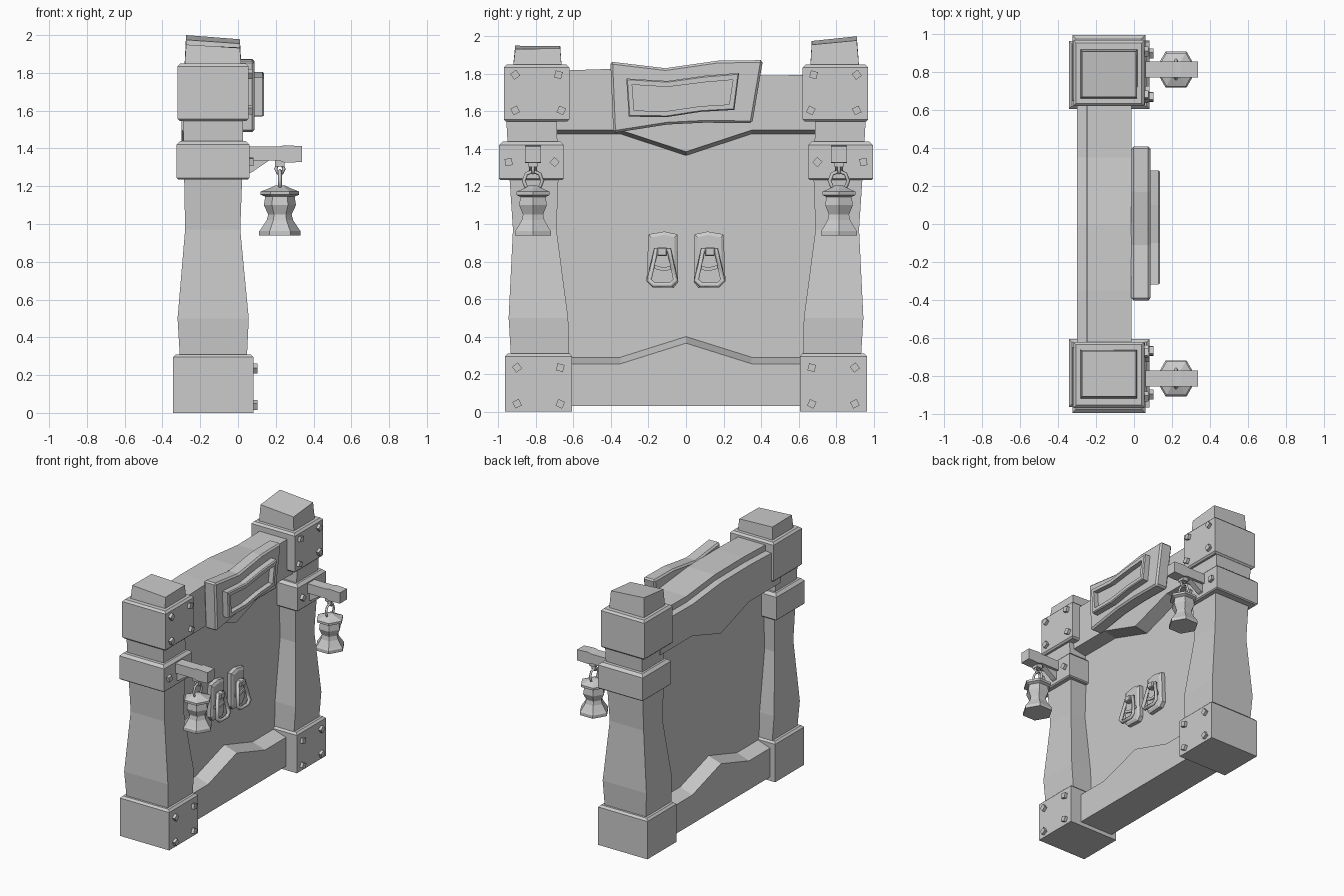
import bpy, bmesh
from math import pi, radians, cos, sin

if "Cube" in bpy.data.objects:
    bpy.data.objects.remove(bpy.data.objects["Cube"])


def loft(name, rings, bevel=0.0):
    """Closed solid through a list of 3D rings."""
    bm = bmesh.new()
    vs = [[bm.verts.new(p) for p in r] for r in rings]
    n = len(rings[0])
    for a, b in zip(vs, vs[1:]):
        for i in range(n):
            bm.faces.new((a[i], a[(i + 1) % n], b[(i + 1) % n], b[i]))
    bm.faces.new(vs[0])
    bm.faces.new(vs[-1])
    bmesh.ops.recalc_face_normals(bm, faces=bm.faces)
    me = bpy.data.meshes.new(name)
    bm.to_mesh(me)
    bm.free()
    ob = bpy.data.objects.new(name, me)
    bpy.context.collection.objects.link(ob)
    if bevel:
        m = ob.modifiers.new("bevel", 'BEVEL')
        m.width, m.segments, m.limit_method = bevel, 1, 'ANGLE'
        m.angle_limit = radians(40)
    return ob


def prism(name, pts, x0, x1, bevel=0.0):
    """Outline in (y, z) extruded along x."""
    return loft(name, [[(x, y, z) for y, z in pts] for x in (x0, x1)], bevel)


def rect(s, z, x0, x1, y0, y1):
    return [(x0, s * y0, z), (x1, s * y0, z), (x1, s * y1, z), (x0, s * y1, z)]


def column(name, s, secs):
    """Pillar part from (z, x0, x1, y0, y1) sections, mirrored by s."""
    return loft(name, [rect(s, *q) for q in secs])


def block(name, s, z0, z1, x0, x1, y0, y1, low, top):
    """Box with chamfered upper and lower rims."""
    def inset(z, c):
        return z, x0 + c, x1 - c, y0 + c, y1 - c
    secs = [inset(z0, low)] + ([inset(z0 + low, 0)] if low else [])
    return column(name, s, secs + [inset(z1 - top, 0), inset(z1, top)])


def wire(name, pts, depth):
    cu = bpy.data.curves.new(name, 'CURVE')
    cu.dimensions, cu.bevel_depth, cu.bevel_resolution = '3D', depth, 0
    sp = cu.splines.new('POLY')
    sp.points.add(len(pts) - 1)
    for q, p in zip(sp.points, pts):
        q.co = (*p, 1)
    sp.use_cyclic_u = True
    bpy.context.collection.objects.link(bpy.data.objects.new(name, cu))


def rivet(x, y, z, turn):
    r = .027
    pts = [(y + r * cos(turn + i * pi / 2), z + r * sin(turn + i * pi / 2)) for i in range(4)]
    prism("rivet", pts, x - .02, x + .022)


DOOR_BACK, DOOR_FRONT = -.195, -.12

for s, side in ((-1, "left"), (1, "right")):
    # pillar
    block(side + "_base", s, 0, .31, -.343, .082, .608, .965, 0, .015)
    column(side + "_shaft", s, [
        (.25, -.305, .045, .62, .93), (.5, -.32, .057, .628, .945),
        (.97, -.28, .012, .69, .922), (1.24, -.285, .022, .68, .94),
        (1.6, -.292, .028, .69, .96)])
    block(side + "_band", s, 1.235, 1.44, -.325, .06, .65, .997, .008, .02)
    block(side + "_head", s, 1.545, 1.85, -.32, .055, .622, .97, .012, .015)
    cap = rect(s, 1.8, -.285, .02, .66, .925)
    t = [(-.275, .67), (.01, .67), (.01, .91), (-.275, .91)]
    top = [1.975, 1.955, 1.978, 2.0] if s > 0 else [1.947, 1.935, 1.932, 1.95]
    loft(side + "_cap", [cap, [(x, s * y, z) for (x, y), z in zip(t, top)]])

    # rivets
    for x, z, ys in ((.082, .235, (.67, .9)), (.082, .042, (.67, .9)), (.06, 1.33, (.7, .945)),
                     (.055, 1.795, (.68, .91)), (.055, 1.605, (.665, .91))):
        for k, y in enumerate(ys):
            rivet(x, s * y, z, .3 + .9 * k + z)

    # bracket arm and brace
    yc = s * .815
    arm = [[(x, yc + a * .043, z) for a, z in ((-1, b), (1, b), (1, u), (-1, u))]
           for x, b, u in ((.03, 1.335, 1.41), (.22, 1.335, 1.41), (.245, 1.325, 1.417), (.338, 1.328, 1.412))]
    loft(side + "_bracket_arm", arm)
    loft(side + "_bracket_brace", [[(x, yc + a * .022, z) for x, z in
         ((.04, 1.26), (.075, 1.275), (.17, 1.34), (.04, 1.34))] for a in (-1, 1)])

    # hook and ring
    lx = .222
    loft(side + "_hook_plate", [[(lx + a * .025, yc + b * .025, z) for a, b in
         ((-1, -1), (1, -1), (1, 1), (-1, 1))] for z in (1.305, 1.34)])
    wire(side + "_hook", [(lx + .022 * cos(i * pi / 3), yc, 1.292 + .026 * sin(i * pi / 3)) for i in range(6)], .009)
    wire(side + "_ring", [(lx, yc + .05 * sin(i * pi / 4), 1.23 + .052 * cos(i * pi / 4)) for i in range(8)], .01)

    # hexagonal bell
    prof = [(.025, 1.205), (.055, 1.19), (.102, 1.172), (.102, 1.155), (.078, 1.145),
            (.085, 1.1), (.062, 1.05), (.07, 1.02), (.1, .975), (.11, .962), (.11, .938)]
    loft(side + "_bell", [[(lx + r * cos(i * pi / 3), yc + r * sin(i * pi / 3), z)
                           for i in range(6)] for r, z in prof])

    # door leaf
    prism(side + "_door", [(0, .05), (s * .72, .05), (s * .72, 1.6), (0, 1.6)], DOOR_BACK, DOOR_FRONT)

    # handle plate, knocker and its mount
    f = DOOR_FRONT
    out = [(.045, .945), (.115, .96), (.2, .945), (.21, .70), (.18, .665), (.065, .66), (.042, .69)]
    inn = [(.127 + (y - .127) * .8, .81 + (z - .81) * .88) for y, z in out]
    loft(side + "_handle_plate", [[(x, s * y, z) for y, z in p] for x, p in
                                  ((f - .02, out), (f + .03, out), (f + .04, inn))])
    prism(side + "_handle_mount", [(s * y, z) for y, z in
          ((.1, .83), (.155, .83), (.155, .875), (.1, .875))], f + .02, f + .08, .006)
    wire(side + "_knocker", [(f + x, s * y, z) for x, y, z in
         ((.055, .09, .86), (.055, .16, .86), (.08, .197, .7), (.082, .172, .675),
          (.082, .08, .675), (.08, .055, .7))], .016)
    prism(side + "_handle_rib", [(s * y, z) for y, z in
          ((.07, .76), (.12, .748), (.18, .765), (.18, .785), (.12, .768), (.07, .78))], f + .03, f + .05)

    # half of the lintel: pointed lower edge, lower ledge at the back
    for_y = [.74, .35, 0]
    low, high = [1.48, 1.48, 1.365], ([1.795, 1.79, 1.825] if s > 0 else [1.815, 1.828, 1.825])

    def beam(x, lift, drop):
        return ([(x, s * y, z + lift) for y, z in zip(for_y, low)] +
                [(x, s * y, z - drop) for y, z in zip(for_y[::-1], high[::-1])])
    loft(side + "_lintel", [beam(-.3, .015, .05), beam(-.25, .008, .045), beam(-.249, .008, 0),
                            beam(DOOR_BACK, 0, 0), beam(DOOR_FRONT, 0, 0), beam(-.012, .02, 0)])

    # half of the bottom rail: peaked in the middle, sloping ledges
    def rail(x, drop):
        return [(x, 0, .03), (x, s * .74, .03), (x, s * .74, .29 - drop),
                (x, s * .35, .29 - drop), (x, 0, .4 - drop)]
    loft(side + "_bottom_rail", [rail(-.3, .035), rail(DOOR_BACK, 0), rail(DOOR_FRONT, 0), rail(-.012, .035)])

# crooked sign board and framed tablet with a recessed centre
prism("sign_board", [(-.403, 1.865), (-.387, 1.485), (-.1, 1.53), (.1, 1.54), (.353, 1.537),
                     (.41, 1.873), (.17, 1.87), (-.11, 1.83)], -.015, .087, .012)
outer = [(-.318, 1.775), (-.305, 1.572), (-.1, 1.57), (.08, 1.598), (.258, 1.608),
         (.283, 1.805), (.1, 1.79), (-.1, 1.762)]
inner = [(-.287, 1.742), (-.276, 1.604), (-.1, 1.602), (.08, 1.628), (.23, 1.637),
         (.25, 1.768), (.1, 1.755), (-.1, 1.73)]
mid = [((4 * a + b) / 5, (4 * c + d) / 5) for (a, c), (b, d) in zip(outer, inner)]
loft("sign_tablet", [[(x, y, z) for y, z in p] for x, p in
                     ((.06, outer), (.13, outer), (.138, mid), (.138, inner), (.1, inner))])
